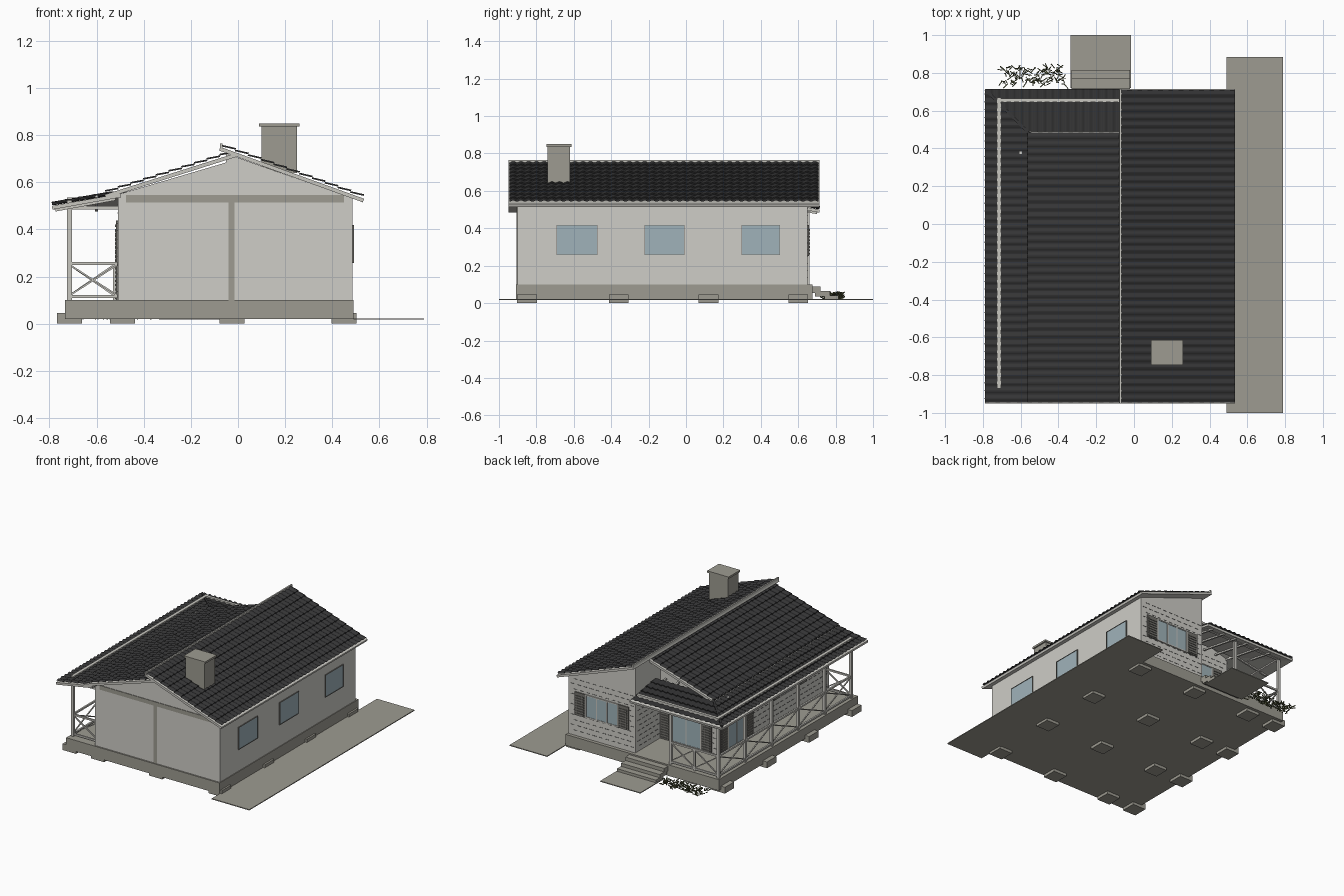
import bpy, bmesh, math, random
from mathutils import Vector, Matrix

cube = bpy.data.objects.get("Cube")
if cube:
    bpy.data.objects.remove(cube, do_unlink=True)
random.seed(4)


def material(name, *rgb):
    m = bpy.data.materials.new(name)
    m.use_nodes = True
    m.diffuse_color = (*rgb, 1)
    bsdf = m.node_tree.nodes["Principled BSDF"]
    bsdf.inputs["Base Color"].default_value = (*rgb, 1)
    bsdf.inputs["Roughness"].default_value = 0.8
    return m


plaster = material("pale plaster", .62, .61, .57)
stone = material("grey stone", .34, .33, .285)
slate = material("dark roof tile", .035, .035, .036)
trim = material("pale trim", .58, .57, .53)
glass = material("blue glass", .35, .45, .49)
wood = material("shutter brown grey", .17, .165, .15)
mortar = material("mortar grey", .13, .13, .125)
leaf = material("olive leaf", .09, .10, .045)


def finish(name, bm, mat):
    bmesh.ops.recalc_face_normals(bm, faces=bm.faces[:])
    me = bpy.data.meshes.new(name)
    bm.to_mesh(me)
    bm.free()
    me.materials.append(mat)
    ob = bpy.data.objects.new(name, me)
    bpy.context.collection.objects.link(ob)
    return ob


def boxes(name, mat, *bounds, bars=(), width=.01):
    """Boxes given as x0 x1 y0 y1 z0 z1, plus square bars between points."""
    bm = bmesh.new()
    for x0, x1, y0, y1, z0, z1 in bounds:
        c = Vector((x0 + x1, y0 + y1, z0 + z1)) / 2
        size = (abs(x1 - x0), abs(y1 - y0), abs(z1 - z0), 1)
        bmesh.ops.create_cube(bm, size=1, matrix=Matrix.Translation(c) @ Matrix.Diagonal(size))
    for p, q in bars:
        p, q = Vector(p), Vector(q)
        rot = (q - p).to_track_quat('Z', 'Y').to_matrix().to_4x4()
        size = (width, width, (q - p).length, 1)
        bmesh.ops.create_cube(bm, size=1, matrix=Matrix.Translation((p + q) / 2) @ rot @ Matrix.Diagonal(size))
    return finish(name, bm, mat)


def prism(name, mat, outline, y0, y1):
    """Extrude an x-z outline along y."""
    bm = bmesh.new()
    face = bm.faces.new([bm.verts.new((x, y0, z)) for x, z in outline])
    out = bmesh.ops.extrude_face_region(bm, geom=[face])["geom"]
    bmesh.ops.translate(bm, vec=(0, y1 - y0, 0), verts=[v for v in out if isinstance(v, bmesh.types.BMVert)])
    return finish(name, bm, mat)


def clip(bm, cut):
    if cut:
        bmesh.ops.bisect_plane(bm, geom=bm.verts[:] + bm.edges[:] + bm.faces[:], plane_co=(-.79, .715, 0),
                               plane_no=(cut, cut, 0), clear_outer=True)


def roof(name, eave0, eave1, top0, courses, cut=0):
    """Deck plus wavy tile courses; cut mitres the panel along the hip."""
    o, u, v = Vector(eave0), Vector(eave1) - Vector(eave0), Vector(top0) - Vector(eave0)
    n = u.cross(v).normalized()
    if n.z < 0:
        n = -n
    deck = bmesh.new()
    rings = [[deck.verts.new(o + u * a + v * b - n * h) for a, b in ((0, 0), (1, 0), (1, 1), (0, 1))] for h in (0, .016)]
    for ring in rings:
        deck.faces.new(ring)
    for i in range(4):
        j = (i + 1) % 4
        deck.faces.new((rings[0][i], rings[0][j], rings[1][j], rings[1][i]))
    clip(deck, cut)
    finish(name + "_deck", deck, trim)
    waves = round(u.length / .042)
    steps = waves * 6
    inset = .006 / u.length
    tiles = bmesh.new()
    rows = []
    for c in range(courses):
        for t, lift in ((c, .011), (c + 1, .004)):
            row = []
            for s in range(steps + 1):
                a = inset + (1 - 2 * inset) * s / steps
                b = .01 + .98 * t / courses
                h = lift + .0035 * (1 - math.cos(math.tau * s / 6))
                row.append(tiles.verts.new(o + u * a + v * b + n * h))
            rows.append(row)
    for r, q in zip(rows, rows[1:]):
        for s in range(steps):
            tiles.faces.new((r[s], r[s + 1], q[s + 1], q[s]))
    clip(tiles, cut)
    finish(name + "_tiles", tiles, slate)


# Foundation, footings, paths and steps
boxes("foundation", stone, (-.735, .49, -.91, .675, .02, .10))
boxes("footings", stone, *[(x - .053, x + .053, y - .053, y + .053, 0, .045)
                           for x in (-.715, -.49, -.025, .45) for y in (-.85, -.36, .12, .60)])
boxes("side_path", stone, (.49, .79, -1, .885, .017, .023))
boxes("entry_path", stone, (-.335, -.015, .72, 1, .017, .023))
boxes("entry_steps", stone, (-.33, -.02, .67, .72, .055, .09), (-.33, -.02, .69, .77, .035, .065),
      (-.33, -.02, .74, .815, .02, .042))

# Walls
prism("left_walls", plaster, ((-.51, .1), (-.03, .1), (-.03, .69), (-.51, .548)), -.9, .36)
prism("right_walls", plaster, ((-.05, .1), (.485, .1), (.485, .532), (-.05, .722)), -.9, .65)
boxes("front_wall_bands", stone, (-.475, .45, -.904, -.9, .515, .545), (-.04, -.015, -.905, -.9, .1, .545))

# Roofs
roof("right_roof", (.535, -.95, .53), (.535, .715, .53), (-.075, -.95, .75), 11)
roof("left_roof", (-.565, -.95, .548), (-.565, .49, .548), (-.015, -.95, .722), 10)
roof("porch_side_roof", (-.79, -.95, .5), (-.79, .715, .5), (-.5, -.95, .552), 5, 1)
roof("porch_back_roof", (-.79, .715, .5), (-.05, .715, .5), (-.79, .425, .552), 5, -1)
boxes("hip_cap", slate, bars=[((-.785, .71, .51), (-.56, .485, .55))], width=.014)
boxes("ridge_board", trim, (-.076, -.066, -.95, .715, .742, .765))
boxes("porch_rafters", trim, width=.012,
      bars=[((x, .7, .482), (x, .37, .541)) for x in (-.6, -.5, -.4, -.3, -.2, -.1)]
      + [((-.775, y, .482), (-.52, y, .529)) for y in [-.9 + .15 * i for i in range(10)]])

# Chimney
boxes("chimney", stone, (.10, .25, -.74, -.62, .64, .838))
boxes("chimney_cap", stone, (.09, .26, -.747, -.613, .836, .85))

# Porch posts, beams and cross-braced railings
post_y = [.65 - .302 * i for i in range(6)]
posts = [(-.715, y) for y in post_y] + [(-.335, .65)]
boxes("porch_posts", trim, *[(x - .01, x + .01, y - .01, y + .01, .1, .5) for x, y in posts])
boxes("porch_beams", trim, (-.726, -.704, -.87, .67, .49, .535), (-.71, -.07, .645, .665, .49, .535),
      (-.71, -.51, -.87, -.85, .485, .5))
bays = [((-.715, a), (-.715, b)) for a, b in zip(post_y, post_y[1:])]
bays += [((-.715, .65), (-.525, .65)), ((-.525, .65), (-.335, .65)), ((-.715, post_y[-1]), (-.512, post_y[-1]))]
rails, braces = [], []
for p, q in bays:
    for z in (.115, .255):
        rails.append(((*p, z), (*q, z)))
    braces += [((*p, .12), (*q, .25)), ((*p, .25), (*q, .12))]
boxes("railing_rails", trim, (-.53, -.52, .645, .655, .1, .25), bars=rails, width=.012)
boxes("railing_braces", trim, bars=braces, width=.007)


# Windows, doors and shutters
def wall_box(axis, plane, sign, a0, a1, z0, z1, out):
    d = (plane, plane + sign * out)
    return (*d, a0, a1, z0, z1) if axis == "x" else (a0, a1, *d, z0, z1)


def opening(name, axis, plane, sign, a0, a1, z0, z1, shutter=0, leaves=2):
    def wb(*v):
        return wall_box(axis, plane, sign, *v)
    f = .008 if shutter else .003
    boxes(name + "_glass", glass, wb(a0, a1, z0, z1, .004))
    bars = [wb(a0 - f, a0, z0, z1, .007), wb(a1, a1 + f, z0, z1, .007),
            wb(a0 - f, a1 + f, z1, z1 + f, .007), wb(a0 - f, a1 + f, z0 - f, z0, .007)]
    if shutter:
        for i in range(1, leaves):
            m = a0 + (a1 - a0) * i / leaves
            bars.append(wb(m - .004, m + .004, z0, z1, .007))
        sides = ((a0 - f - shutter, a0 - f), (a1 + f, a1 + f + shutter))
        boxes(name + "_shutters", wood, *[wb(s, e, z0 - f, z1 + f, .008) for s, e in sides])
        count = int((z1 - z0) / .018)
        boxes(name + "_slats", wood, *[wb(s + .01, e - .01, z0 + .018 * i, z0 + .018 * i + .009, .012)
                                       for s, e in sides for i in range(count)])
    boxes(name + "_frame", trim if shutter else wood, *bars)


for label, a, b in (("front", -.69, -.475), ("middle", -.22, -.01), ("rear", .30, .50)):
    opening("right_window_" + label, "x", .485, 1, a, b, .26, .415)
opening("back_window", "y", .65, 1, .093, .337, .26, .41, .085, 3)
opening("back_door", "y", .36, 1, -.37, -.14, .105, .43, .08)
opening("side_door", "x", -.51, -1, .06, .25, .105, .43, .08)
opening("side_window", "x", -.51, -1, -.55, -.34, .26, .42, .08)

# Broken mortar lines on the brick walls
for label, axis, plane, sign, a0, a1 in (("side", "x", -.51, -1, -.88, .35), ("entry", "x", -.05, -1, .37, .64),
                                         ("porch", "y", .36, 1, -.5, -.06), ("wing", "y", .65, 1, -.04, .48)):
    dashes = []
    for row in range(11):
        z = .135 + row * .037
        a = a0 + .025 * (row % 2)
        while a + .03 < a1:
            dashes.append(wall_box(axis, plane, sign, a, a + .03, z, z + .003, .002))
            a += .05
    boxes(label + "_mortar_lines", mortar, *dashes)

# Planting beside the steps
stems = []
for i in range(150):
    base = Vector((random.uniform(-.70, -.37), random.uniform(.74, .83), random.uniform(.02, .045)))
    tip = base + Vector((random.uniform(-.03, .03), random.uniform(-.025, .025), random.uniform(.004, .02)))
    stems.append((base, tip))
boxes("flower_bed_plants", leaf, bars=stems, width=.005)
